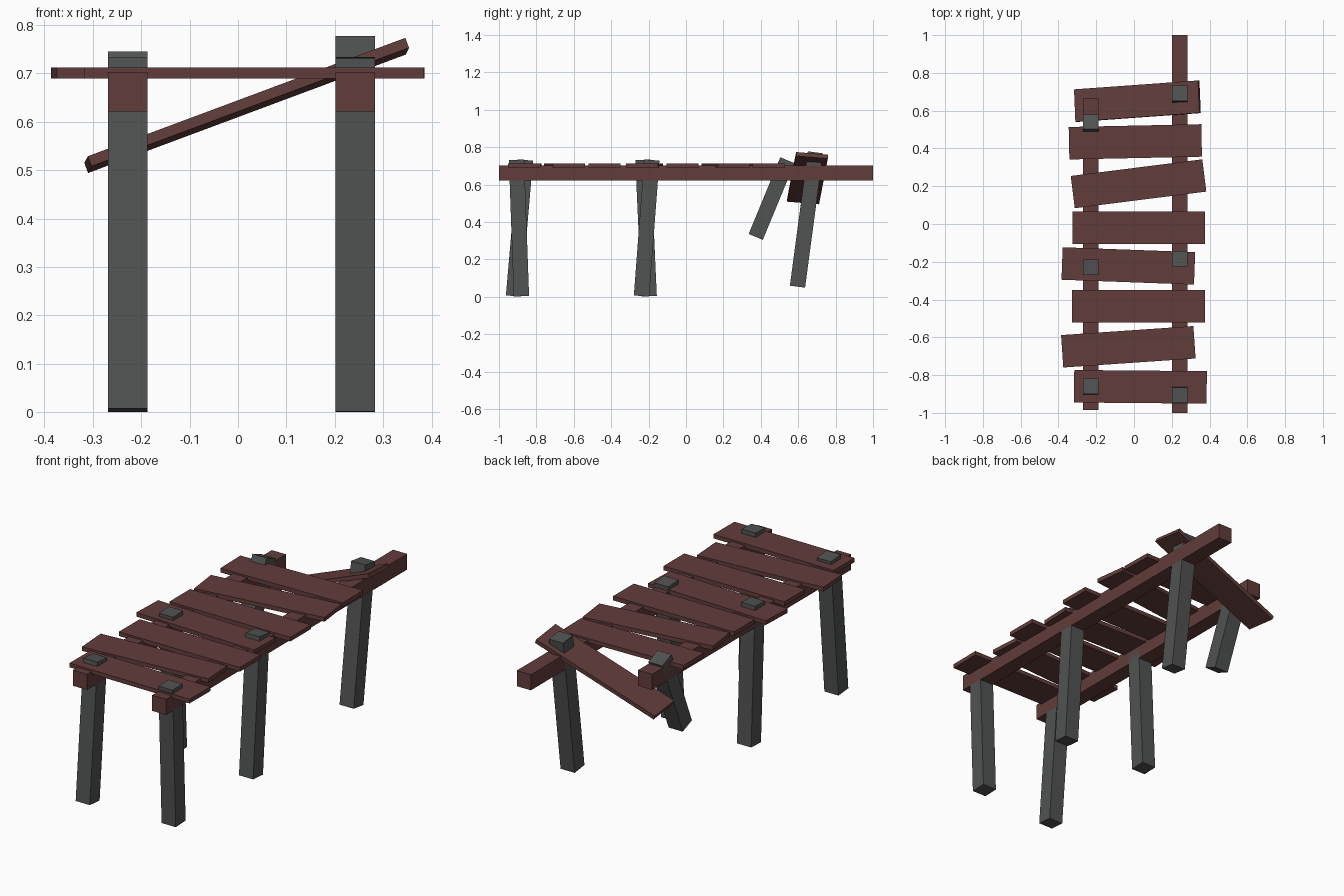
import bpy
from math import radians
from mathutils import Vector

cube = bpy.data.objects.get("Cube")
if cube:
    bpy.data.objects.remove(cube, do_unlink=True)


def make_material(name, rgb):
    mat = bpy.data.materials.new(name)
    mat.use_nodes = True
    colour = (*rgb, 1)
    mat.diffuse_color = colour
    mat.node_tree.nodes["Principled BSDF"].inputs["Base Color"].default_value = colour
    return mat


plank_wood = make_material("red brown wood", (0.12, 0.046, 0.043))
post_grey = make_material("dark grey wood", (0.082, 0.084, 0.084))


def box(name, size, location, mat, rotation=(0, 0, 0)):
    bpy.ops.mesh.primitive_cube_add(size=1, location=location)
    obj = bpy.context.object
    obj.name = name
    obj.scale = size
    obj.rotation_euler = [radians(a) for a in rotation]
    obj.data.materials.append(mat)
    return obj


BEAM = 0.082
LEFT, RIGHT = 0.242, -0.228


# Long rails carrying the deck
def rail(name, x, start, end):
    box(name, (BEAM, end - start, BEAM), (x, (start + end) / 2, 0.662), plank_wood)


rail("left_rail", LEFT, -1, 1)
rail("right_rail", RIGHT, -0.985, 0.665)

# Deck planks: centre x, centre y, yaw in degrees
planks = [
    (0.034, -0.862, -0.5),
    (-0.03, -0.65, 3.9),
    (0.024, -0.435, 0),
    (-0.03, -0.222, -2.1),
    (0.026, -0.019, 0),
    (0.024, 0.213, 7.2),
    (0.007, 0.435, 1.2),
]
PLANK = (0.702, 0.172, 0.022)
for i, (x, y, yaw) in enumerate(planks, 1):
    box(f"deck_plank_{i}", PLANK, (x, y, 0.701), plank_wood, (0, 0, yaw))

# Fallen plank at the broken end
box("fallen_plank", PLANK, (0.018, 0.65, 0.634), plank_wood, (-5, -20.4, 4.1))


# Leaning posts, given by the centres of their bottom and top ends
def post(name, x, bottom, top):
    a, b = Vector((x, *bottom)), Vector((x, *top))
    obj = box(name, (BEAM, BEAM, (b - a).length), (a + b) / 2, post_grey)
    obj.rotation_euler = (b - a).to_track_quat("Z", "Y").to_euler()


post("front_left_post", LEFT, (-0.88, 0.003), (-0.906, 0.732))
post("front_right_post", RIGHT, (-0.922, 0.004), (-0.859, 0.731))
post("middle_left_post", LEFT, (-0.238, 0.004), (-0.183, 0.731))
post("middle_right_post", RIGHT, (-0.197, 0.003), (-0.23, 0.732))
post("back_left_post", LEFT, (0.596, 0.054), (0.692, 0.772))
post("back_right_broken_post", RIGHT, (0.373, 0.32), (0.542, 0.73))
